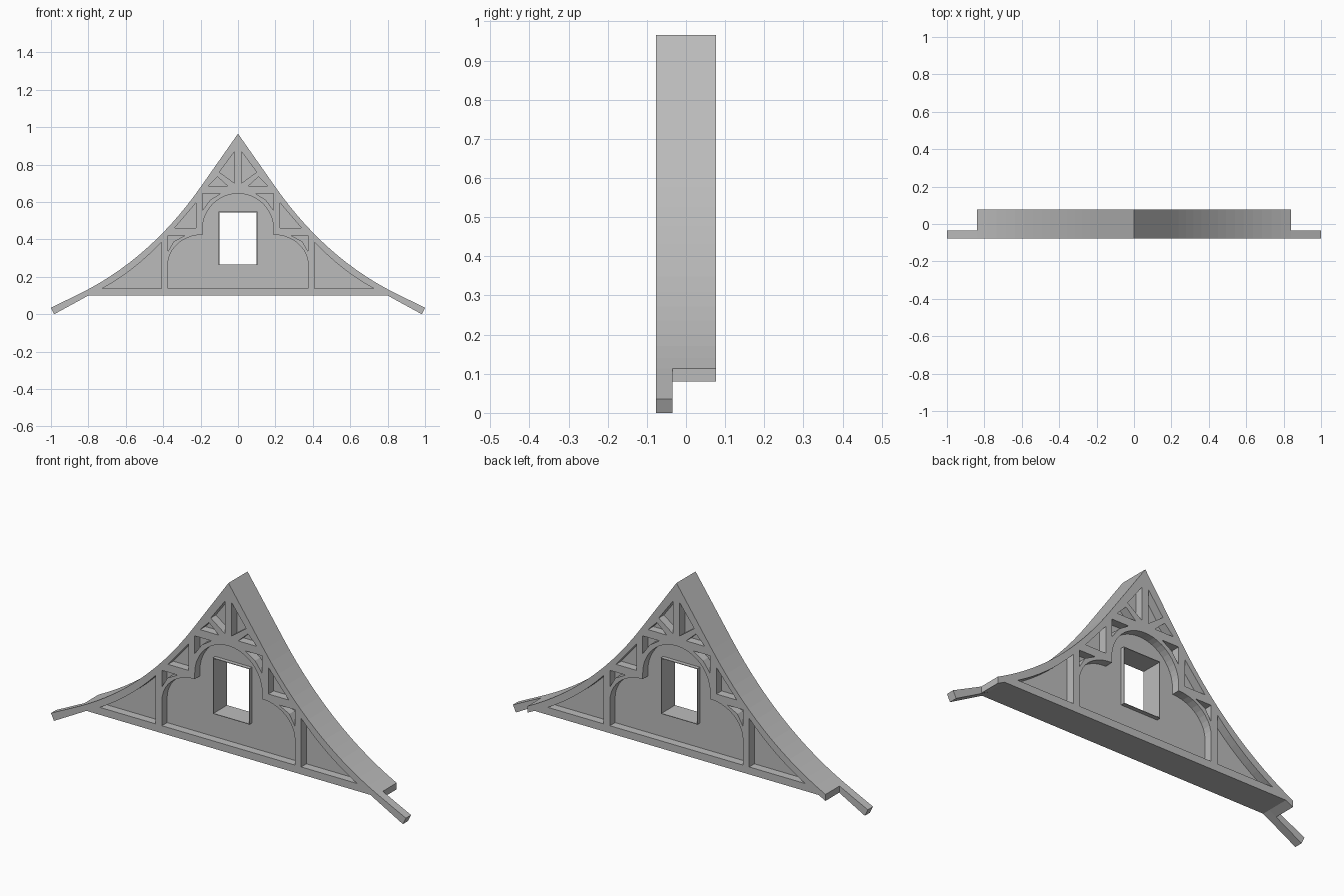
import bpy
from math import sin, cos, pi

cube = bpy.data.objects.get("Cube")
if cube:
    bpy.data.objects.remove(cube, do_unlink=True)

grey = bpy.data.materials.new("plain grey")
grey.use_nodes = True
colour = (0.5, 0.5, 0.5, 1)
grey.diffuse_color = colour
grey.node_tree.nodes["Principled BSDF"].inputs["Base Color"].default_value = colour

HALF, CORE = 0.077, 0.035      # half depth of the gable, half depth of the recessed panel


def arc(cx, cz, rx, rz, a0, a1, n):
    return [(cx + rx * cos(a0 + (a1 - a0) * i / n),
             cz + rz * sin(a0 + (a1 - a0) * i / n)) for i in range(n + 1)]


def bezier(p, q, r, n):
    ts = [i / n for i in range(n + 1)]
    return [tuple((1 - t) ** 2 * a + 2 * t * (1 - t) * b + t * t * c
                  for a, b, c in zip(p, q, r)) for t in ts]


def flip(loop):
    return [(-x, z) for x, z in reversed(loop)]


def slab(name, loops, y0, y1):
    """Extrude front-view loops (first outline, then holes) between two depths."""
    curve = bpy.data.curves.new(name, "CURVE")
    curve.dimensions = "2D"
    curve.fill_mode = "BOTH"
    curve.extrude = (y1 - y0) / 2
    for loop in loops:
        spline = curve.splines.new("POLY")
        spline.points.add(len(loop) - 1)
        for point, (x, z) in zip(spline.points, loop):
            point.co = (x, z, 0, 1)
        spline.use_cyclic_u = True
    ob = bpy.data.objects.new(name, curve)
    bpy.context.collection.objects.link(ob)
    ob.rotation_euler.x = pi / 2
    ob.location.y = (y0 + y1) / 2
    bpy.ops.object.select_all(action="DESELECT")
    ob.select_set(True)
    bpy.context.view_layer.objects.active = ob
    bpy.ops.object.convert(target="MESH")
    ob = bpy.context.object
    ob.name = name
    ob.data.materials.clear()
    ob.data.materials.append(grey)
    for face in ob.data.polygons:
        face.use_smooth = False
    return ob


# Swept roof outline, with and without the projecting eave tails
roof = bezier((0.2, 0.68), (0.466, 0.30), (0.84, 0.113), 14)
body_right = roof + [(0.84, 0.08), (0.8, 0.10)]
tail_right = roof + [(1, 0.035), (0.983, 0), (0.8, 0.10)]
body = [(0, 0.965)] + body_right + flip(body_right)
tailed = [(0, 0.965)] + tail_right + flip(tail_right)

# Central trefoil recess
arch_right = ([(0.375, 0.138)] + arc(0.19, 0.265, 0.185, 0.16, 0, pi / 2, 10)
              + arc(0, 0.455, 0.19, 0.19, 0, pi / 2, 12))
arch = arch_right + flip(arch_right)[1:]

# Pockets between the timbers on one side
pockets = [
    [(0.41, 0.138), (0.725, 0.138)]
    + bezier((0.725, 0.138), (0.55, 0.235), (0.41, 0.385), 8)[1:],
    [(0.375, 0.42), (0.285, 0.42), (0.343, 0.39), (0.375, 0.335)],
    [(0.225, 0.595), (0.225, 0.46), (0.34, 0.46)],
    [(0.19, 0.645), (0.095, 0.645), (0.15, 0.61), (0.19, 0.555)],
    [(0.16, 0.685), (0.055, 0.685), (0.11, 0.735)],
    [(0.018, 0.87), (0.018, 0.70), (0.1, 0.76)],
]
holes = [arch] + pockets + [flip(p) for p in pockets]


def window(grow):
    x, low, high = 0.1 + grow, 0.266 - grow, 0.545 + grow
    return [(-x, low), (x, low), (x, high), (-x, high)]


slab("front_truss", [tailed] + holes, -HALF, -CORE)
slab("wall_panel", [body, window(0.002)], -CORE, CORE)
slab("back_truss", [body] + holes, CORE, HALF)
slab("window_lining", [window(0.003), window(0)], -0.055, 0.055)
